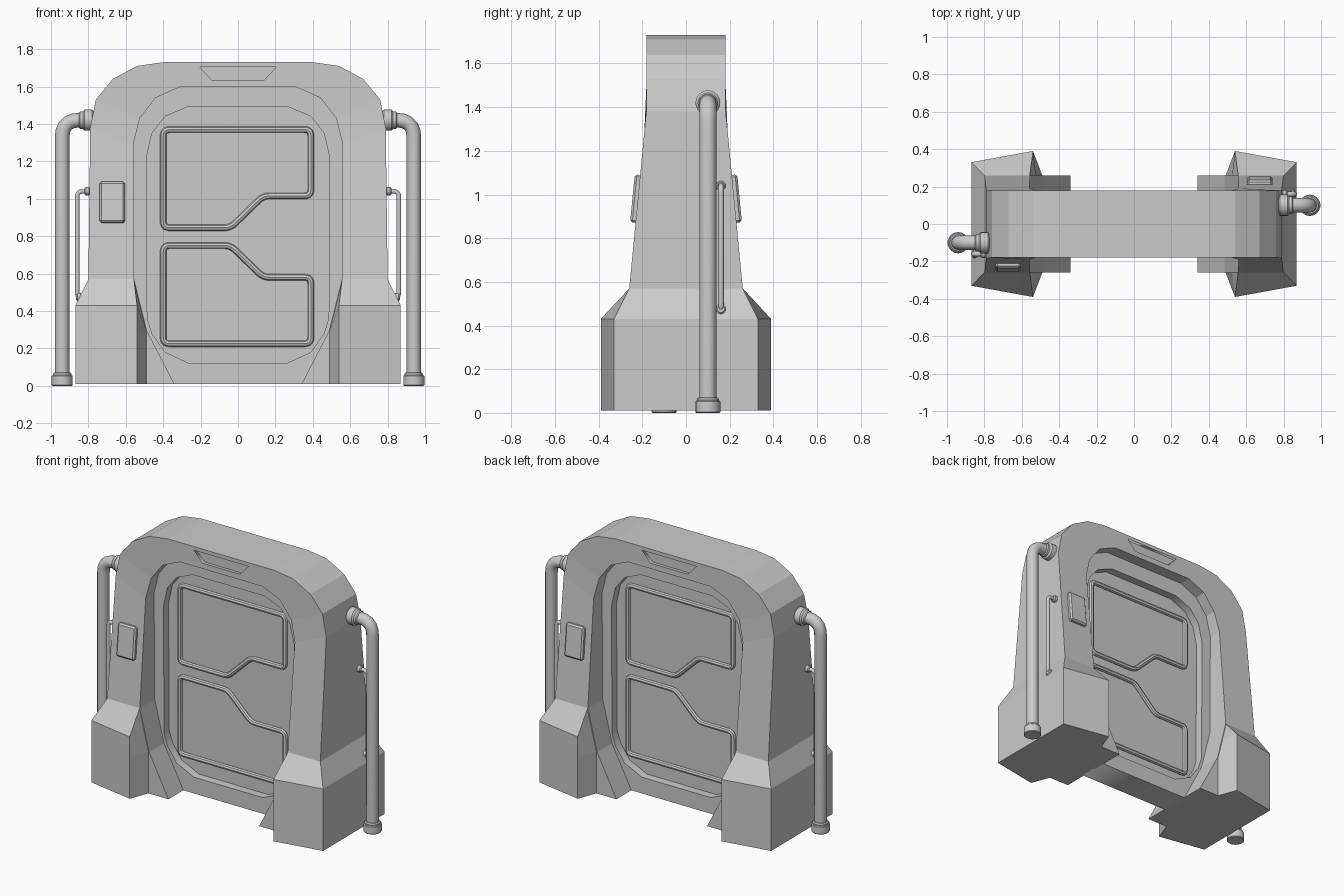
import bpy, bmesh, math
from mathutils import Vector, Matrix

if "Cube" in bpy.data.objects:
    bpy.data.objects.remove(bpy.data.objects["Cube"])


def mesh_obj(name, bm):
    bmesh.ops.recalc_face_normals(bm, faces=bm.faces)
    me = bpy.data.meshes.new(name)
    bm.to_mesh(me)
    bm.free()
    ob = bpy.data.objects.new(name, me)
    bpy.context.collection.objects.link(ob)
    return ob


def select(ob):
    bpy.ops.object.select_all(action='DESELECT')
    ob.select_set(True)
    bpy.context.view_layer.objects.active = ob


def curve_obj(name, paths, cyclic, dims):
    cu = bpy.data.curves.new(name, 'CURVE')
    cu.dimensions = dims
    for p in paths:
        s = cu.splines.new('POLY')
        s.points.add(len(p) - 1)
        for q, c in zip(s.points, p):
            q.co = (*c, 1)
        s.use_cyclic_u = cyclic
    ob = bpy.data.objects.new(name, cu)
    bpy.context.collection.objects.link(ob)
    return ob


def plate(name, loops, half, y=0):
    """Flat plate in the xz plane (second loop is a hole), thickness 2*half."""
    ob = curve_obj(name, [[(x, z, 0) for x, z in l] for l in loops], True, '2D')
    ob.data.fill_mode = 'BOTH'
    ob.data.extrude = half
    select(ob)
    bpy.ops.object.convert(target='MESH')
    ob = bpy.context.object
    ob.data.transform(Matrix.Translation((0, y, 0)) @ Matrix.Rotation(math.pi / 2, 4, 'X'))
    bm = bmesh.new()
    bm.from_mesh(ob.data)
    bmesh.ops.remove_doubles(bm, verts=bm.verts, dist=1e-5)
    bmesh.ops.recalc_face_normals(bm, faces=bm.faces)
    bm.to_mesh(ob.data)
    bm.free()
    return ob


def fillet(pts, r, cyclic, n=5):
    pts = [Vector(p) for p in pts]
    out = []
    for i, p in enumerate(pts):
        if not cyclic and i in (0, len(pts) - 1):
            out.append(p)
            continue
        a = p + (pts[i - 1] - p).normalized() * r
        b = p + (pts[(i + 1) % len(pts)] - p).normalized() * r
        for k in range(n + 1):
            t = k / n
            out.append(a * (1 - t) ** 2 + p * (2 * t * (1 - t)) + b * t * t)
    return out


def tube(name, pts, radius, bend, cyclic=False, res=4):
    ob = curve_obj(name, [fillet(pts, bend, cyclic)], cyclic, '3D')
    ob.data.bevel_depth = radius
    ob.data.bevel_resolution = res
    ob.data.use_fill_caps = True
    select(ob)
    bpy.ops.object.convert(target='MESH')
    bpy.ops.object.shade_smooth_by_angle(angle=math.radians(40))
    return bpy.context.object


def collar(name, loc, radius, length, axis, bevel=0.006):
    rot = (0, math.pi / 2, 0) if axis == 'X' else (0, 0, 0)
    bpy.ops.mesh.primitive_cylinder_add(vertices=18, radius=radius, depth=length, location=loc, rotation=rot)
    ob = bpy.context.object
    ob.name = name
    m = ob.modifiers.new('bevel', 'BEVEL')
    m.width, m.segments, m.limit_method = bevel, 1, 'ANGLE'
    m.angle_limit = math.radians(50)
    bpy.ops.object.shade_smooth_by_angle(angle=math.radians(30))
    return ob


def half_depth(z):
    t = min(max((z - 0.57) / (1.40 - 0.57), 0), 1)
    return 0.26 - 0.08 * t


def mirror_x(p):
    return p + [(-x, z) for x, z in reversed(p)]


# Arched frame: outer and opening contours, tapering thickness
outer = mirror_x([(.80, .01), (.80, .29), (.80, .57), (.79, 1.38), (.76, 1.53), (.67, 1.64), (.54, 1.71), (.40, 1.73)])
inner = mirror_x([(.34, .01), (.485, .29), (.555, .57), (.56, 1.29), (.525, 1.43), (.44, 1.54), (.38, 1.567), (.31, 1.597)])
bm = bmesh.new()
rows = []
for (ox, oz), (ix, iz) in zip(outer, inner):
    rows.append([bm.verts.new(c) for c in ((ox, -half_depth(oz), oz), (ix, -half_depth(iz), iz),
                                           (ix, half_depth(iz), iz), (ox, half_depth(oz), oz))])
for a, b in zip(rows, rows[1:]):
    for k in range(4):
        m = (k + 1) % 4
        bm.faces.new((a[k], a[m], b[m], b[k]))
bm.faces.new(rows[0])
bm.faces.new(rows[-1])
frame = mesh_obj('frame', bm)

# Recessed trapezoid above the door, both sides
for s in (-1, 1):
    cutter = plate('recess_cutter', [[(-.205, 1.705), (.205, 1.705), (.14, 1.635), (-.14, 1.635)]], .02, s * .18)
    cutter.hide_render = True
    m = frame.modifiers.new('recess', 'BOOLEAN')
    m.operation, m.solver, m.object = 'DIFFERENCE', 'EXACT', cutter
    select(frame)
    bpy.ops.object.modifier_apply(modifier=m.name)
    bpy.data.objects.remove(cutter)

# Stepped door surround and door panel
door = mirror_x([(.26, .12), (.39, .18), (.46, .28), (.485, .36), (.49, 1.22), (.46, 1.35), (.39, 1.44), (.27, 1.49)])
surround = [(x + math.copysign(.01, x), z + (.01 if z > .1 else 0)) for x, z in inner]
plate('door_surround', [surround, door], .10)
plate('door_panel', [[(x * 1.02, z) for x, z in door]], .045)

# Feet: lofted faceted blocks
levels = [(.01, .87, .33, .54, .39, .489), (.29, .87, .33, .54, .39, .489),
          (.43, .87, .33, .54, .39, .524), (.57, .80, .26, .557, .26, .559)]
for s in (-1, 1):
    bm = bmesh.new()
    rings = []
    for z, xo, yo, xm, ym, xi in levels:
        prof = [(xo, yo), (xm, ym), (xi, .257)]
        prof += [(x, -y) for x, y in reversed(prof)]
        rings.append([bm.verts.new((s * x, y, z)) for x, y in prof])
    for a, b in zip(rings, rings[1:]):
        for k in range(6):
            m = (k + 1) % 6
            bm.faces.new((a[k], a[m], b[m], b[k]))
    bm.faces.new(rings[0])
    bm.faces.new(rings[-1])
    bmesh.ops.dissolve_limit(bm, angle_limit=.01, verts=bm.verts, edges=bm.edges)
    mesh_obj('foot', bm)

# Parts below appear once per side, and are repeated by a half turn
parts = []

# Raised door trim: upper panel and its reflection below
trim = [(-.40, 1.37), (.39, 1.37), (.39, 1.015), (.135, 1.015), (-.04, .845), (-.40, .845)]
for name, f in (('upper_trim', lambda z: z), ('lower_trim', lambda z: 1.595 - z)):
    parts.append(tube(name, [(x, -.05, f(z)) for x, z in trim], .017, .035, True, 2))

# Control box lying on the sloped frame face
bpy.ops.mesh.primitive_cube_add(size=1)
box = bpy.context.object
box.name = 'control_box'
box.data.transform(Matrix.Diagonal((.135, .05, .22, 1)))
tilt = math.atan(.08 / .83)
box.matrix_world = Matrix.Translation((-.672, -half_depth(.98), .98)) @ Matrix.Rotation(-tilt, 4, 'X')
m = box.modifiers.new('bevel', 'BEVEL')
m.width, m.segments = .01, 1
parts.append(box)

# Large side pipe with wall flange and floor cap
parts.append(tube('large_pipe', [(.76, .10, 1.42), (.94, .10, 1.42), (.94, .10, .03)], .039, .09))
parts.append(collar('pipe_flange', (.80, .10, 1.42), .057, .06, 'X', .01))
parts.append(collar('pipe_flange_neck', (.835, .10, 1.42), .047, .03, 'X'))
parts.append(collar('pipe_base', (.94, .10, .028), .057, .056, 'Z', .004))
parts.append(collar('pipe_base_neck', (.94, .10, .055), .05, .03, 'Z'))

# Thin side pipe with small collars
parts.append(tube('thin_pipe', [(.77, .16, 1.04), (.86, .16, 1.04), (.86, .16, .47), (.81, .16, .47)], .013, .03, res=3))
parts.append(collar('thin_pipe_top_collar', (.805, .16, 1.04), .022, .03, 'X'))
parts.append(collar('thin_pipe_bottom_collar', (.85, .16, .475), .022, .03, 'X'))

# Half-turn copies
bpy.context.view_layer.update()
turn = Matrix.Rotation(math.pi, 4, 'Z')
for ob in parts:
    c = ob.copy()
    c.data = ob.data.copy()
    bpy.context.collection.objects.link(c)
    c.matrix_world = turn @ ob.matrix_world
